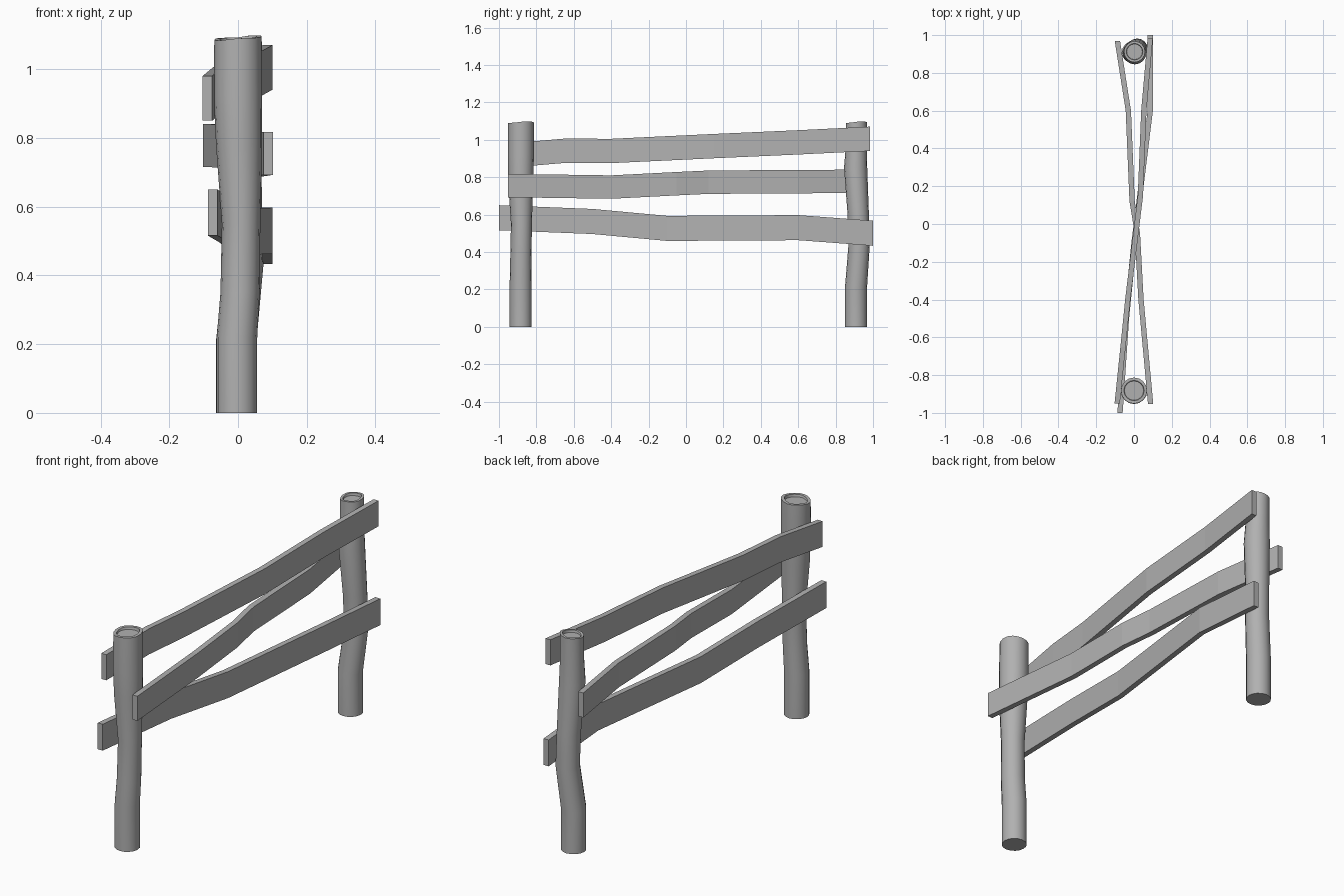
import bpy, bmesh, math

if "Cube" in bpy.data.objects:
    bpy.data.objects.remove(bpy.data.objects["Cube"])

SIDES = 16
WOOD = bpy.data.materials.new("dark_grey")
WOOD.diffuse_color = (0.44, 0.44, 0.44, 1)
WOOD.use_nodes = True
WOOD.node_tree.nodes["Principled BSDF"].inputs["Base Color"].default_value = WOOD.diffuse_color


def finish(name, bm, smooth=False):
    bmesh.ops.recalc_face_normals(bm, faces=bm.faces)
    mesh = bpy.data.meshes.new(name)
    bm.to_mesh(mesh)
    bm.free()
    mesh.materials.append(WOOD)
    ob = bpy.data.objects.new(name, mesh)
    bpy.context.collection.objects.link(ob)
    if smooth:
        bpy.ops.object.select_all(action='DESELECT')
        ob.select_set(True)
        bpy.context.view_layer.objects.active = ob
        bpy.ops.object.shade_smooth_by_angle(angle=math.radians(35))
    return ob


def loft(bm, loops):
    """Bridge closed loops of points and cap both ends."""
    rings = [[bm.verts.new(p) for p in loop] for loop in loops]
    for a, b in zip(rings, rings[1:]):
        n = len(a)
        for i in range(n):
            bm.faces.new((a[i], a[(i + 1) % n], b[(i + 1) % n], b[i]))
    bm.faces.new(rings[0][::-1])
    bm.faces.new(rings[-1])


def post(name, rings):
    """Rings are (x, y, z, radius); the top is rough with a sunken centre."""
    def circle(x, y, z, r, rough=0.0):
        pts = []
        for i in range(SIDES):
            a = math.tau * i / SIDES
            dz = rough * (math.cos(a - 0.6) + 0.3 * math.sin(3 * a))
            pts.append((x + r * math.cos(a), y + r * math.sin(a), z + dz))
        return pts
    loops = [circle(*r) for r in rings[:-1]]
    x, y, z, r = rings[-1]
    loops += [circle(x, y, z, r, 0.006),
              circle(x, y, z, r * 0.78, 0.006),
              circle(x, y, z - 0.012, r * 0.74, 0.003)]
    bm = bmesh.new()
    loft(bm, loops)
    finish(name, bm, True)


def rail(name, path, height=0.13, thick=0.028):
    """Rectangular plank along centre points (x, y, z)."""
    loops = []
    for x, y, z in path:
        h, t = height / 2, thick / 2
        loops.append([(x - t, y, z - h), (x + t, y, z - h),
                      (x + t, y, z + h), (x - t, y, z + h)])
    bm = bmesh.new()
    loft(bm, loops)
    finish(name, bm)


# Posts
post("front_post", [(-0.003, -0.884, 0, 0.059), (-0.003, -0.884, 0.22, 0.059),
                    (0.006, -0.883, 0.35, 0.057), (0.009, -0.88, 0.55, 0.056),
                    (0.003, -0.884, 0.78, 0.067), (0, -0.883, 0.92, 0.07),
                    (0, -0.882, 1.091, 0.069)])
post("back_post", [(-0.005, 0.909, 0, 0.059), (-0.005, 0.909, 0.21, 0.059),
                   (0.017, 0.925, 0.43, 0.057), (0.013, 0.921, 0.6, 0.057),
                   (0.004, 0.907, 0.85, 0.062), (0.003, 0.91, 0.95, 0.057),
                   (0.003, 0.912, 1.091, 0.056)])

# Rails weave from one side of the fence to the other
rail("top_rail", [(-0.089, -0.95, 0.915), (-0.058, -0.65, 0.941), (-0.033, -0.4, 0.94),
                  (0.034, 0.15, 0.966), (0.052, 0.6, 0.986), (0.086, 0.985, 1.005)])
rail("middle_rail", [(0.088, -0.953, 0.755), (0.037, -0.4, 0.747), (0.018, -0.05, 0.765),
                     (-0.01, 0.12, 0.773), (-0.03, 0.6, 0.776), (-0.088, 0.97, 0.778)], 0.125)
rail("bottom_rail", [(-0.074, -1.0, 0.583), (-0.04, -0.5, 0.563), (0.0, -0.1, 0.526),
                     (0.086, 0.6, 0.53), (0.086, 1.0, 0.5)], 0.134)
